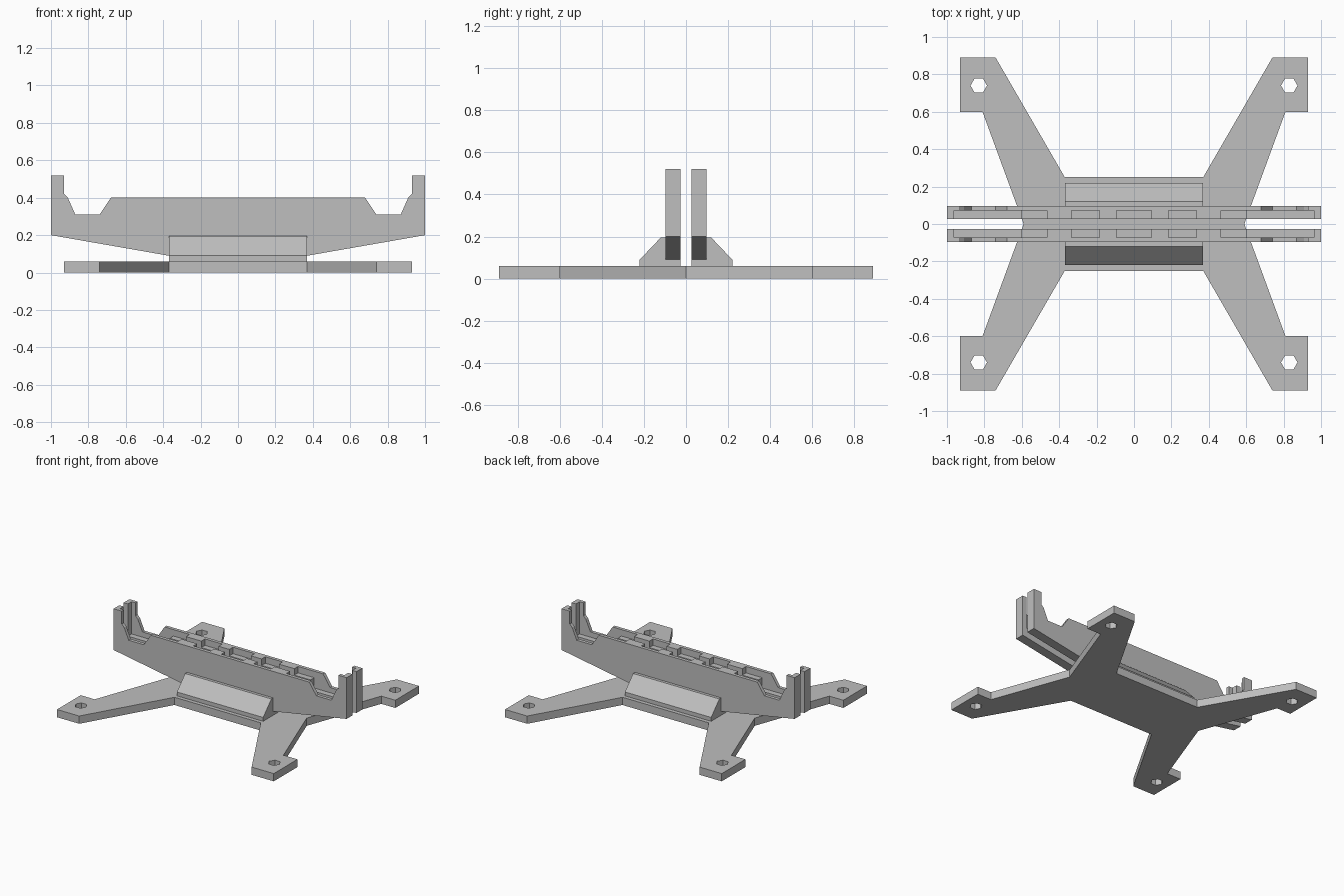
import bpy
import math
from mathutils import Matrix, Vector

cube = bpy.data.objects.get("Cube")
if cube:
    bpy.data.objects.remove(cube, do_unlink=True)

GREY = (0.52, 0.52, 0.52, 1)
grey = bpy.data.materials.new("plain grey")
grey.use_nodes = True
grey.diffuse_color = GREY
grey.node_tree.nodes["Principled BSDF"].inputs["Base Color"].default_value = GREY

X, Y, Z = Vector((1, 0, 0)), Vector((0, 1, 0)), Vector((0, 0, 1))


def prism(name, loops, u, v, centre, thickness):
    """Extrude closed 2D loops (first is the outline, others are holes) along u x v."""
    curve = bpy.data.curves.new(name + "_outline", "CURVE")
    curve.dimensions = "2D"
    curve.fill_mode = "BOTH"
    curve.extrude = thickness / 2
    for loop in loops:
        spline = curve.splines.new("POLY")
        spline.points.add(len(loop) - 1)
        for point, (a, b) in zip(spline.points, loop):
            point.co = (a, b, 0, 1)
        spline.use_cyclic_u = True
    temp = bpy.data.objects.new(name + "_temp", curve)
    bpy.context.collection.objects.link(temp)
    bpy.context.view_layer.update()
    graph = bpy.context.evaluated_depsgraph_get()
    mesh = bpy.data.meshes.new_from_object(temp.evaluated_get(graph))
    bpy.data.objects.remove(temp, do_unlink=True)
    frame = Matrix((u, v, u.cross(v))).transposed().to_4x4()
    mesh.transform(Matrix.Translation(centre) @ frame)
    mesh.materials.clear()
    mesh.materials.append(grey)
    for face in mesh.polygons:
        face.use_smooth = False
    mesh.name = name
    obj = bpy.data.objects.new(name, mesh)
    bpy.context.collection.objects.link(obj)
    return obj


def mirrored(half):
    """Complete a half profile running over x > 0 with its reflection."""
    return half + [(-a, b) for a, b in reversed(half)]


# Base plate with four splayed arms and hexagonal screw holes
quarter = [(0.37, 0.25), (0.74, 0.89), (0.93, 0.89), (0.93, 0.60), (0.81, 0.60)]
right_edge = quarter + [(0.59, 0)] + [(a, -b) for a, b in reversed(quarter)]
holes = [[(sx * 0.83 + 0.044 * math.cos(k * math.pi / 3),
           sy * 0.74 + 0.044 * math.sin(k * math.pi / 3)) for k in range(6)]
         for sx in (-1, 1) for sy in (-1, 1)]
prism("base_plate", [mirrored(right_edge)] + holes, X, Y, Vector((0, 0, 0.03)), 0.06)

# Half profiles of the upright rails, from the top middle to the bottom middle
underside = [(1, 0.52), (1, 0.20), (0.37, 0.09), (0.37, 0.06)]
outer_half = [(0.68, 0.40), (0.74, 0.31), (0.87, 0.31), (0.91, 0.40),
              (0.93, 0.42), (0.93, 0.52)] + underside

# The inner layer steps down into pockets
TOP, POCKET, END_POCKET = 0.40, 0.35, 0.27
inner_half = [(0.093, POCKET), (0.093, TOP), (0.185, TOP), (0.185, POCKET),
              (0.333, POCKET), (0.333, TOP), (0.465, TOP), (0.465, POCKET),
              (0.604, POCKET), (0.604, END_POCKET),
              (0.963, END_POCKET), (0.963, 0.52)] + underside

# Sloped brace section, measured outward from the middle
brace = [(0.09, 0.06), (0.22, 0.06), (0.22, 0.09), (0.12, 0.195), (0.09, 0.195)]

for side, label in ((-1, "front"), (1, "back")):
    prism(label + "_rail_outer", [mirrored(outer_half)], X, Z,
          Vector((0, side * 0.084, 0)), 0.026)
    prism(label + "_rail_inner", [mirrored(inner_half)], X, Z,
          Vector((0, side * 0.0485, 0)), 0.045)
    prism(label + "_brace", [[(side * a, b) for a, b in brace]], Y, Z,
          Vector((0, 0, 0)), 0.74)
